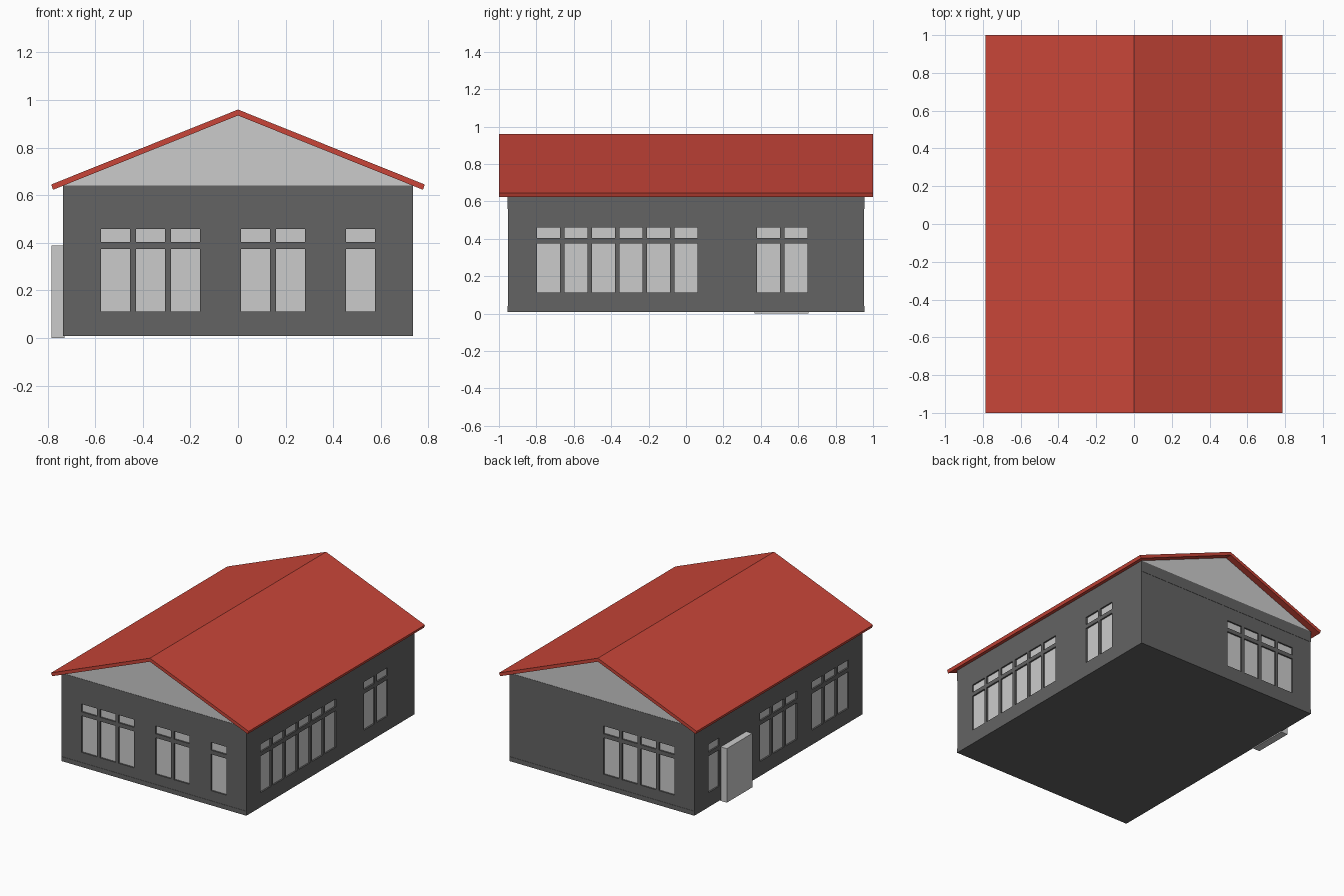
import bpy, bmesh
from mathutils import Matrix, Vector

if "Cube" in bpy.data.objects:
    bpy.data.objects.remove(bpy.data.objects["Cube"])

HX, HY = 0.735, 0.953          # wall half sizes
Z0, Z1 = 0.008, 0.64           # wall bottom and top
PITCH, WIN = 0.147, 0.123      # window spacing and width
ROWS = [(0.112, 0.374), (0.403, 0.459)]   # lower panes and transoms


def material(name, color):
    m = bpy.data.materials.new(name)
    m.diffuse_color = (*color, 1)
    m.use_nodes = True
    m.node_tree.nodes["Principled BSDF"].inputs["Base Color"].default_value = m.diffuse_color
    return m


RED = material("roof_red", (0.58, 0.06, 0.04))
DARK = material("wall_grey", (0.125, 0.125, 0.125))


def finish(name, bm, mat=None):
    bmesh.ops.recalc_face_normals(bm, faces=bm.faces)
    me = bpy.data.meshes.new(name)
    bm.to_mesh(me)
    bm.free()
    ob = bpy.data.objects.new(name, me)
    bpy.context.collection.objects.link(ob)
    if mat:
        me.materials.append(mat)
    return ob


def add_box(bm, lo, hi):
    lo, hi = Vector(lo), Vector(hi)
    bmesh.ops.create_cube(bm, size=1, matrix=Matrix.Translation((lo + hi) / 2)
                          @ Matrix.Diagonal((*(hi - lo), 1)))


def box(name, lo, hi, mat=None):
    bm = bmesh.new()
    add_box(bm, lo, hi)
    return finish(name, bm, mat)


def prism(name, profile, half_y, mat=None):
    bm = bmesh.new()
    face = bm.faces.new([bm.verts.new((x, -half_y, z)) for x, z in profile])
    ext = bmesh.ops.extrude_face_region(bm, geom=[face])
    verts = [v for v in ext["geom"] if isinstance(v, bmesh.types.BMVert)]
    bmesh.ops.translate(bm, verts=verts, vec=(0, 2 * half_y, 0))
    return finish(name, bm, mat)


def add_windows(bm, outer, inner):
    """Boxes for every window, from depth `inner` to depth `outer` in the wall."""
    ends = [(-1, (0, 1, 2, 4, 5, 7)), (1, (0, 1, 2, 3))]
    sides = [(1, (0, 1, 2, 3, 4, 5, 8, 9)), (-1, (0, 1, 2, 4, 5, 6, 10))]
    for z0, z1 in ROWS:
        for s, slots in ends:
            ya, yb = sorted((s * (HY - outer), s * (HY - inner)))
            for k in slots:
                x = -0.576 + k * PITCH
                add_box(bm, (x, ya, z0), (x + WIN, yb, z1))
        for s, slots in sides:
            xa, xb = sorted((s * (HX - outer), s * (HX - inner)))
            for k in slots:
                y = -0.797 + k * PITCH
                add_box(bm, (xa, y, z0), (xb, y + WIN, z1))


# walls with window recesses
walls = box("walls", (-HX, -HY, Z0), (HX, HY, Z1), DARK)
bm = bmesh.new()
add_windows(bm, -0.02, 0.014)
cutter = finish("window_cutter", bm)
cutter.hide_render = True
cutter.hide_viewport = True
mod = walls.modifiers.new("recesses", "BOOLEAN")
mod.operation = "DIFFERENCE"
mod.solver = "EXACT"
mod.object = cutter

# glass panes at the back of the recesses
bm = bmesh.new()
add_windows(bm, 0.011, 0.014)
finish("window_panes", bm)

# slim trim bands at the foot and head of the end walls
for s, side in ((-1, "front"), (1, "back")):
    ya, yb = sorted((s * (HY - 0.002), s * (HY + 0.002)))
    box(side + "_foot_band", (-HX, ya, Z0), (HX, yb, 0.04), DARK)
    box(side + "_head_band", (-HX, ya, 0.56), (HX, yb, Z1), DARK)

# gable triangles
prism("gable", [(-HX, Z1), (HX, Z1), (0, 0.935)], HY)

# pitched roof slab
prism("roof", [(-0.777, 0.623), (0, 0.935), (0.777, 0.623),
               (0.785, 0.645), (0, 0.96), (-0.785, 0.645)], 1.0, RED)

# door on the left side
box("door", (-0.783, 0.365, 0), (-HX + 0.005, 0.655, 0.388))
